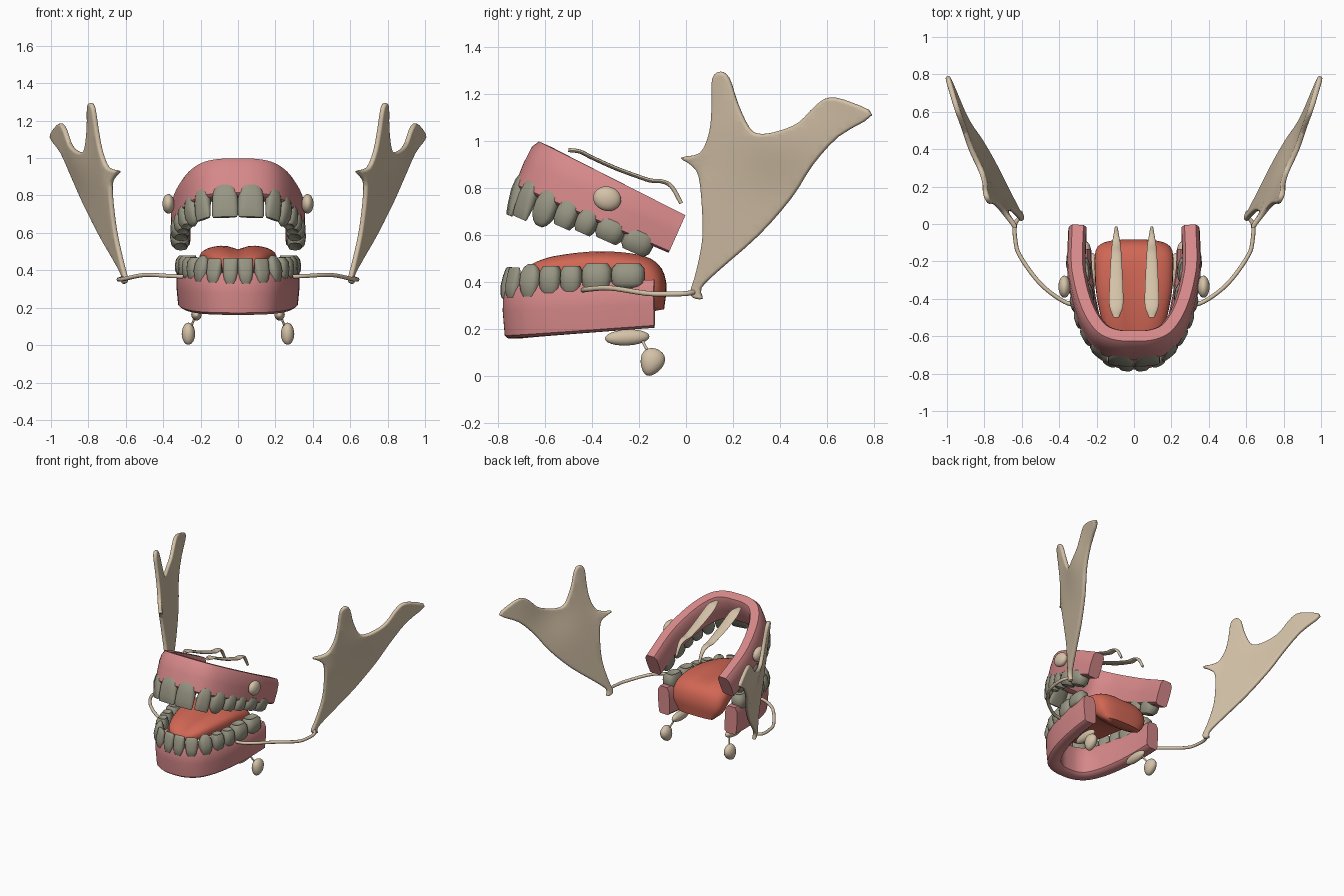
import bpy, bmesh, math
from mathutils import Vector, Matrix

if "Cube" in bpy.data.objects:
    bpy.data.objects.remove(bpy.data.objects["Cube"])

def material(name, rgb):
    m = bpy.data.materials.new(name)
    m.diffuse_color = (*rgb, 1)
    m.use_nodes = True
    m.node_tree.nodes["Principled BSDF"].inputs["Base Color"].default_value = m.diffuse_color
    return m

GUM = material("gum_pink", (0.67, 0.245, 0.25))
TONGUE = material("tongue_red", (0.64, 0.135, 0.09))
TOOTH = material("tooth_grey", (0.31, 0.30, 0.225))
GLAND = material("gland_beige", (0.66, 0.54, 0.39))

def finish(name, bm, mat, mirror=False, angle=45):
    bmesh.ops.recalc_face_normals(bm, faces=bm.faces)
    me = bpy.data.meshes.new(name)
    bm.to_mesh(me)
    bm.free()
    ob = bpy.data.objects.new(name, me)
    bpy.context.collection.objects.link(ob)
    me.materials.append(mat)
    bpy.ops.object.select_all(action='DESELECT')
    ob.select_set(True)
    bpy.context.view_layer.objects.active = ob
    bpy.ops.object.shade_smooth_by_angle(angle=math.radians(angle))
    if mirror:
        mod = ob.modifiers.new("mirror", 'MIRROR')
        mod.use_mirror_merge = False
    return ob

def smooth_path(points, n=5):
    """Catmull-Rom curve through the points (any dimension)."""
    p = [Vector(q) for q in points]
    p = [2 * p[0] - p[1]] + p + [2 * p[-1] - p[-2]]
    out = []
    for i in range(1, len(p) - 2):
        a, b, c, d = p[i - 1:i + 3]
        for k in range(n):
            t = k / n
            out.append(0.5 * (2 * b + (c - a) * t + (2 * a - 5 * b + 4 * c - d) * t * t
                              + (3 * b - a - 3 * c + d) * t ** 3))
    return out + [p[-2]]

def loft(bm, rings):
    vs = [[bm.verts.new(v) for v in r] for r in rings]
    n = len(vs[0])
    for a, b in zip(vs, vs[1:]):
        for i in range(n):
            j = (i + 1) % n
            bm.faces.new((a[i], a[j], b[j], b[i]))
    bm.faces.new(vs[0])
    bm.faces.new(vs[-1])

def tangent(path, i):
    return (path[min(i + 1, len(path) - 1)] - path[max(i - 1, 0)]).normalized()

def circle(n, power=1.0):
    out = []
    for i in range(n):
        c, s = math.cos(2 * math.pi * i / n), math.sin(2 * math.pi * i / n)
        out.append((math.copysign(abs(c) ** power, c), math.copysign(abs(s) ** power, s)))
    return out

# Gums: a rounded block section (offset, height) swept round a U-shaped arch
SECTION = [(.035, 0), (.048, .05), (.052, .5), (.048, .85), (.03, 1),
           (-.03, 1), (-.046, .85), (-.047, .45), (-.044, .08), (-.025, 0)]

def gum(name, half, low, high, matrix, lean=0):
    full = [(-x, y) for x, y in reversed(half[1:])] + half
    path = smooth_path(full, 6)
    rings = []
    for i, p in enumerate(path):
        t = tangent(path, i)
        n = Vector((t.y, -t.x))
        lo, hi = low(p.y), high(p.y)
        rings.append([matrix @ Vector((*(p + n * (o - lean * (1 - h))), lo + (hi - lo) * h))
                      for o, h in SECTION])
    bm = bmesh.new()
    loft(bm, rings)
    finish(name, bm, GUM)

# Teeth: rings of (height, width, depth) for the three kinds
INCISOR = [(0, .66, .8), (.15, .86, .95), (.4, .98, .95), (.75, 1, .65), (.95, .97, .4), (1, .9, .28)]
CANINE = [(0, .65, .8), (.15, .84, .95), (.4, .98, 1), (.7, .95, .8), (.9, .65, .5), (1, .28, .25)]
MOLAR = [(0, .78, .8), (.2, .95, .97), (.5, 1, 1), (.8, .95, .92), (1, .7, .65), (.88, .25, .2)]
KINDS = [INCISOR, INCISOR, CANINE, MOLAR, MOLAR, MOLAR, MOLAR]
DEPTHS = [.065, .06, .075, .085, .09, .105, .105]

def teeth(name, half, widths, bases, tips, outer, matrix):
    path = smooth_path([(-half[1][0], half[1][1])] + half, 10)[10:]
    bm = bmesh.new()
    s = 0
    for w, base, tip, kind, depth in zip(widths, bases, tips, KINDS, DEPTHS):
        goal, run, i = s + w / 2, 0, 0
        while i < len(path) - 2 and run + (path[i + 1] - path[i]).length < goal:
            run += (path[i + 1] - path[i]).length
            i += 1
        t = (path[i + 1] - path[i]).normalized()
        p = path[i] + t * (goal - run)
        n = Vector((t.y, -t.x))
        rings = []
        for f, ws, ds in kind:
            mid = p + n * (outer - depth / 2 - (1 - ds) * depth * .15)
            rings.append([matrix @ Vector((*(mid + t * (c * w * ws * .525) + n * (q * depth * ds / 2)),
                                           base + (tip - base) * f)) for c, q in circle(14, .7)])
        loft(bm, rings)
        s += w
    finish(name, bm, TOOTH, True, 60)

# Upper jaw, built flat and tipped down towards the back
tip_m = Matrix.Translation((0, -.73, .80)) @ Matrix.Rotation(math.radians(-24), 4, 'X')
upper = [(0, .045), (.09, .05), (.165, .083), (.22, .155), (.26, .25), (.29, .37), (.306, .5), (.30, .71)]
gum("upper_gum", upper, lambda v: .005 + .015 * v, lambda v: .226 - .05 * v, tip_m)
teeth("upper_teeth", upper, [.135, .092, .1, .093, .09, .12, .13], [.065, .055, .055, .05, .05, .055, .06],
      [-.115, -.108, -.105, -.07, -.058, -.047, -.045], .058, tip_m)

# Lower jaw
lower = [(0, -.732), (.08, -.722), (.15, -.68), (.2, -.6), (.235, -.5), (.26, -.38), (.276, -.25), (.282, -.135)]
flat = Matrix.Identity(4)
gum("lower_gum", lower, lambda y: .158 + .075 * (y + .78), lambda y: .385 + .04 * (y + .78), flat, .01)
teeth("lower_teeth", lower, [.077, .08, .09, .09, .09, .125, .14], [.33, .335, .34, .355, .36, .365, .375],
      [.465, .462, .478, .468, .47, .48, .48], .06, flat)

# Tongue: (top y, top z, bottom y, bottom z, half width)
sections = smooth_path([(-.70, .445, -.70, .42, .05), (-.66, .48, -.67, .40, .11), (-.56, .515, -.56, .39, .16),
                        (-.37, .535, -.40, .39, .20), (-.2, .52, -.29, .37, .21), (-.115, .475, -.24, .34, .21),
                        (-.083, .39, -.2, .30, .195), (-.093, .285, -.15, .275, .14)], 4)
rings = []
for ty, tz, by, bz, w in sections:
    top, bot = Vector((0, ty, tz)), Vector((0, by, bz))
    mid, arm = (top + bot) / 2, (top - bot) / 2
    fade = min(1, max(0, -.1 - ty) / .2)
    ring = []
    for c, s in circle(36, .72):
        groove = 1 - (.32 * fade * math.exp(-(c * w / .045) ** 2) if s > 0 else 0)
        ring.append(mid + arm * s * groove + Vector((c * w, 0, 0)))
    rings.append(ring)
bm = bmesh.new()
loft(bm, rings)
finish("tongue", bm, TONGUE, angle=60)

# Large cheek glands: thin plates with a branched outline, given as (y, z)
outline = [(.018, .36), (.03, .335), (.07, .33), (.065, .375), (.14, .45), (.31, .60), (.45, .76), (.54, .90),
           (.65, 1.02), (.79, 1.11), (.70, 1.165), (.61, 1.185), (.55, 1.15), (.48, 1.08), (.40, 1.045),
           (.32, 1.03), (.27, 1.055), (.22, 1.16), (.185, 1.265), (.147, 1.295), (.112, 1.265), (.11, 1.15),
           (.10, 1.04), (.06, .95), (-.02, .93), (.02, .90), (.055, .85), (.07, .70), (.07, .58), (.045, .45)]
cu = bpy.data.curves.new("outline", 'CURVE')
cu.dimensions, cu.fill_mode = '2D', 'BOTH'
cu.extrude, cu.bevel_depth, cu.offset, cu.bevel_resolution = .003, .011, -.011, 2
pts = smooth_path(outline + outline[:1], 3)[:-1]
sp = cu.splines.new('POLY')
sp.points.add(len(pts) - 1)
for q, p in zip(sp.points, pts):
    q.co = (p.x, p.y, 0, 1)
sp.use_cyclic_u = True
tmp = bpy.data.objects.new("outline", cu)
bpy.context.collection.objects.link(tmp)
me = bpy.data.meshes.new_from_object(tmp.evaluated_get(bpy.context.evaluated_depsgraph_get()))
bpy.data.objects.remove(tmp)
bm = bmesh.new()
bm.from_mesh(me)
bmesh.ops.remove_doubles(bm, verts=bm.verts, dist=.0005)
# grid cuts let the plate bend smoothly
for axis, start, count in ((0, .0, 20), (1, .37, 24)):
    for k in range(count):
        at = Vector((0, 0, 0))
        at[axis] = start + k * .04
        no = Vector((0, 0, 0))
        no[axis] = 1
        bmesh.ops.bisect_plane(bm, geom=bm.verts[:] + bm.edges[:] + bm.faces[:], plane_co=at, plane_no=no)
for v in bm.verts:
    y, z, h = v.co
    x = .535 + .369 * y + .154 * z
    x -= .035 * math.exp(-((y + .02) / .07) ** 2 - ((z - .93) / .16) ** 2)
    x += .028 * math.exp(-((y - .4) / .18) ** 2 - ((z - 1.02) / .18) ** 2)
    v.co = (x + h * .93, y - h * .34, z - h * .14)
finish("cheek_gland", bm, GLAND, True, 50)

# Ducts
def tube(name, points, radius):
    path = smooth_path(points, 5)
    rings = []
    for i, p in enumerate(path):
        rot = tangent(path, i).to_track_quat('Z', 'Y')
        rings.append([p + rot @ Vector((c * radius, s * radius, 0)) for c, s in circle(10)])
    bm = bmesh.new()
    loft(bm, rings)
    finish(name, bm, GLAND, True)

tube("cheek_duct", [(.605, .04, .36), (.635, 0, .352), (.635, -.08, .35), (.61, -.17, .353), (.50, -.32, .375),
                    (.37, -.417, .37), (.27, -.44, .365)], .011)
tube("jaw_duct", [(.25, -.155, .10), (.238, -.175, .13), (.225, -.19, .165)], .006)

# Small rounded glands
def blob(name, centre, radii, tilt=0, taper=0):
    bm = bmesh.new()
    bmesh.ops.create_uvsphere(bm, u_segments=20, v_segments=12, radius=1)
    for v in bm.verts:
        v.co.y *= 1 + taper * v.co.z
    bm.transform(Matrix.Translation(centre) @ Matrix.Rotation(math.radians(tilt), 4, 'X')
                 @ Matrix.Diagonal((*radii, 1)))
    finish(name, bm, GLAND, True, 80)

blob("cheek_bead", (.372, -.335, .755), (.032, .06, .052), -15)
blob("under_tongue_gland", (.222, -.25, .165), (.028, .095, .034), 3)
blob("under_jaw_gland", (.265, -.145, .06), (.036, .05, .06), -20, .25)

# Palate strips: (y, z, half width)
strip = smooth_path([(-.50, .962, .015), (-.45, .955, .034), (-.40, .93, .038), (-.30, .885, .035), (-.20, .848, .03),
                     (-.15, .832, .027), (-.10, .828, .022), (-.06, .805, .015), (-.02, .735, .008)], 4)
rings = []
for i, p in enumerate(strip):
    t = tangent(strip, i)
    n = Vector((0, -t.y, t.x)).normalized()
    rings.append([Vector((.095 + c * p.z, p.x, p.y)) + n * (s * .009) for c, s in circle(14)])
bm = bmesh.new()
loft(bm, rings)
finish("palate_strip", bm, GLAND, True)
